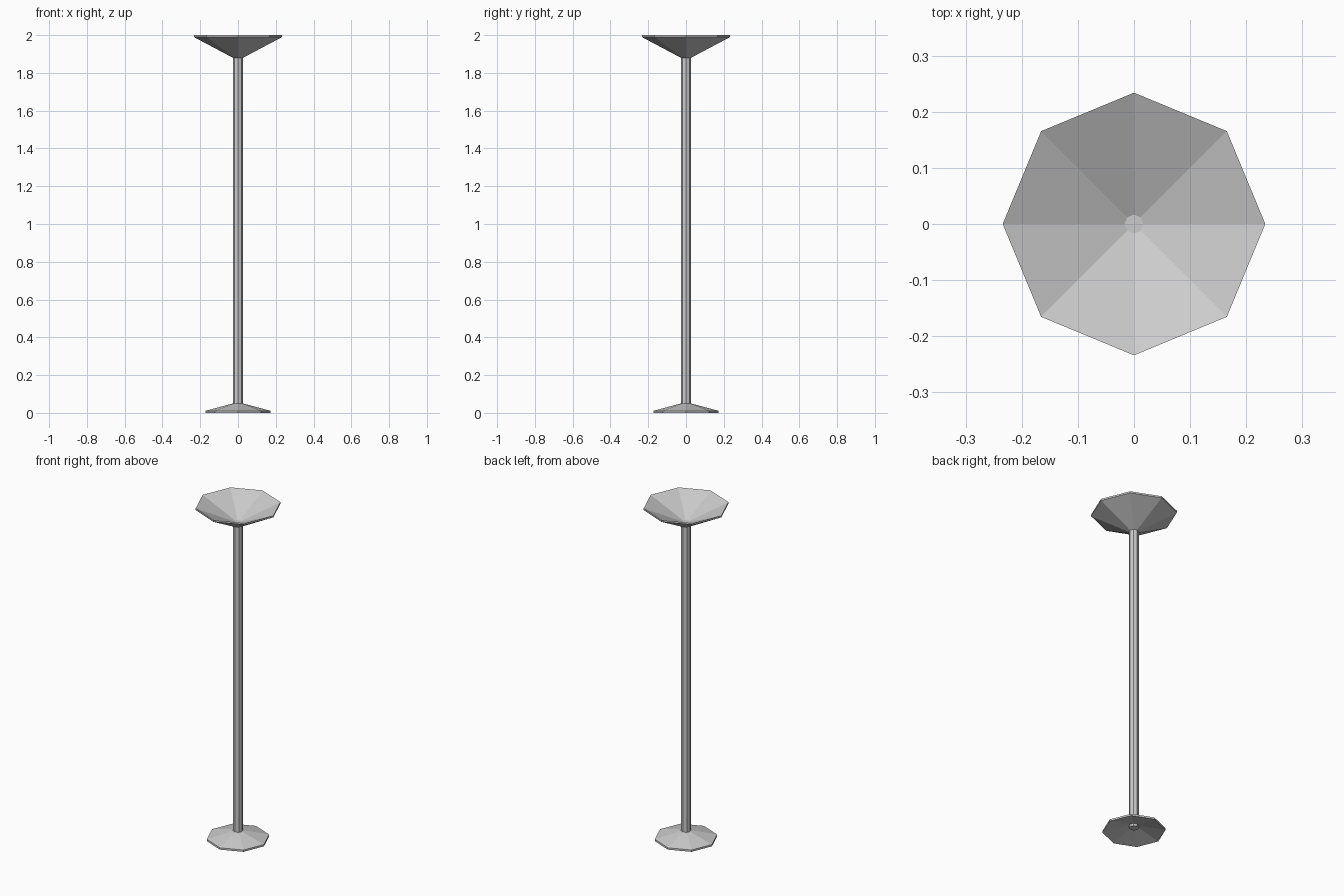
import bpy, bmesh
from math import cos, sin, tau

if "Cube" in bpy.data.objects:
    bpy.data.objects.remove(bpy.data.objects["Cube"])

SIDES = 8


def lathe(name, profile, closed=False, caps=()):
    """Spin an (r, z) profile into a flat-faced octagonal part."""
    bm = bmesh.new()
    rings = [[bm.verts.new((r * cos(tau * i / SIDES), r * sin(tau * i / SIDES), z))
              for i in range(SIDES)] for r, z in profile]
    pairs = list(zip(rings, rings[1:]))
    if closed:
        pairs.append((rings[-1], rings[0]))
    for a, b in pairs:
        for i in range(SIDES):
            j = (i + 1) % SIDES
            bm.faces.new((a[i], a[j], b[j], b[i]))
    for k in caps:
        bm.faces.new(rings[k])
    bmesh.ops.recalc_face_normals(bm, faces=bm.faces)
    mesh = bpy.data.meshes.new(name)
    bm.to_mesh(mesh)
    bm.free()
    obj = bpy.data.objects.new(name, mesh)
    bpy.context.collection.objects.link(obj)
    return obj


# Shallow foot, hollow underneath
lathe("base", [(0.017, 0.037), (0.172, 0.0), (0.172, 0.011), (0.027, 0.05)], caps=(0, -1))

# Upright, its lower end just showing inside the hollow foot
lathe("pole", [(0.027, 0.02), (0.027, 1.885)], caps=(0, -1))

# Open bowl-shaped shade with a thin rim and small flat floor
lathe("shade", [(0.027, 1.88), (0.234, 1.99), (0.234, 2.0), (0.017, 1.903)], caps=(0, -1))
